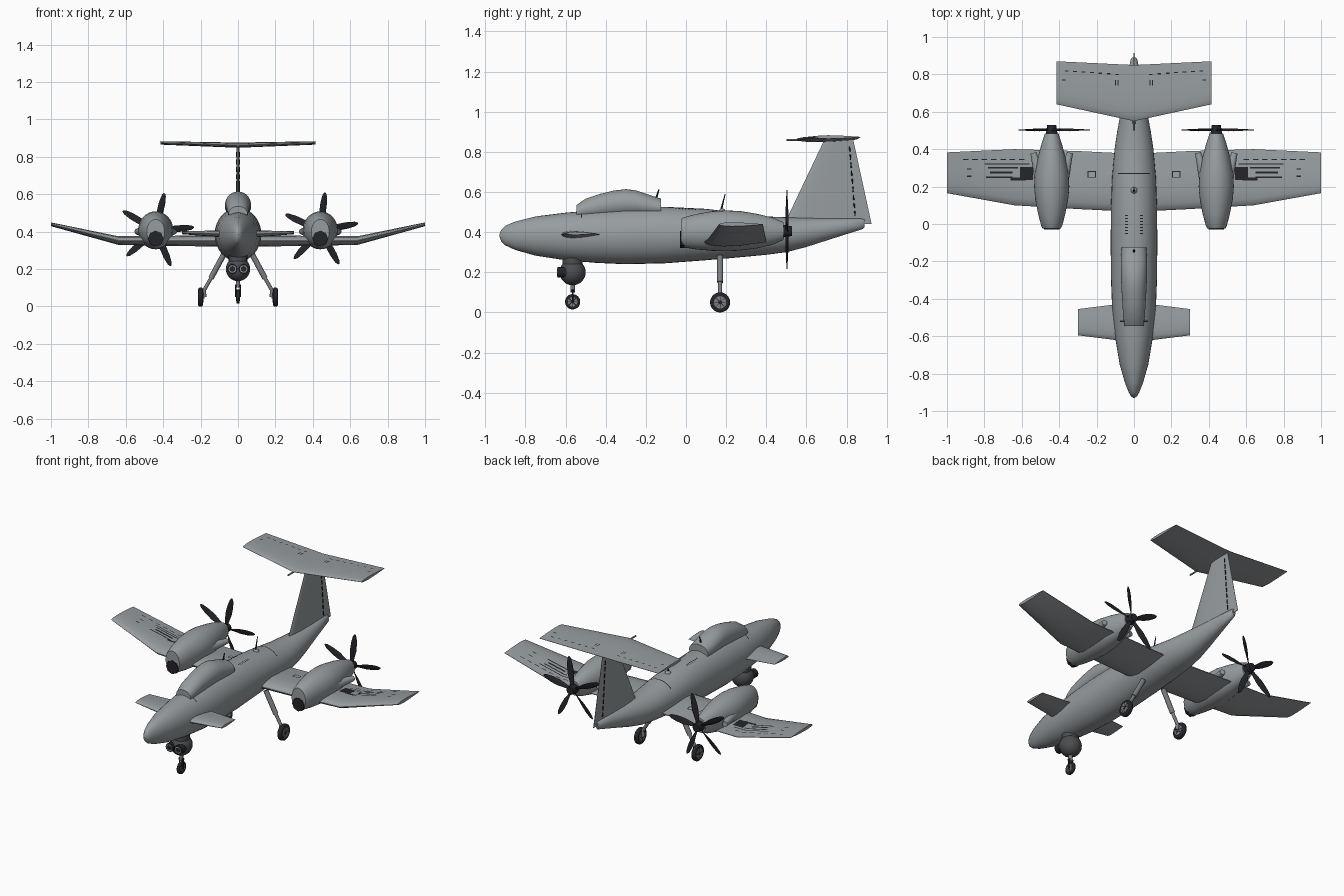
import bpy, bmesh
from math import sin, cos, pi, radians
from mathutils import Vector, Matrix
from mathutils.bvhtree import BVHTree

cube = bpy.data.objects.get("Cube")
if cube:
    bpy.data.objects.remove(cube, do_unlink=True)
parts = []


def material(name, *rgb):
    m = bpy.data.materials.new(name)
    m.use_nodes = True
    m.diffuse_color = (*rgb, 1)
    m.node_tree.nodes["Principled BSDF"].inputs["Base Color"].default_value = (*rgb, 1)
    return m


GREY = material("airframe grey", 0.31, 0.335, 0.35)
STRUT = material("strut grey", 0.2, 0.21, 0.22)
BALL = material("sensor dark grey", 0.07, 0.075, 0.08)
BLACK = material("rubber black", 0.017, 0.018, 0.022)
LENS = material("lens pale grey", 0.3, 0.33, 0.36)


def finish(name, bm, mat):
    bmesh.ops.recalc_face_normals(bm, faces=bm.faces)
    me = bpy.data.meshes.new(name)
    bm.to_mesh(me)
    bm.free()
    me.materials.append(mat)
    ob = bpy.data.objects.new(name, me)
    bpy.context.collection.objects.link(ob)
    parts.append(ob)
    return ob


def loft(name, stacks, mat):
    """Skin one or more stacks of equal closed rings, with end caps."""
    bm = bmesh.new()
    for rings in stacks:
        vs = [[bm.verts.new(p) for p in ring] for ring in rings]
        n = len(vs[0])
        for a, b in zip(vs, vs[1:]):
            for i in range(n):
                j = (i + 1) % n
                bm.faces.new((a[i], a[j], b[j], b[i]))
        bm.faces.new(vs[0])
        bm.faces.new(vs[-1])
    return finish(name, bm, mat)


def body(name, stations, mat, cx=0, n=32):
    """Elliptic rings along y; each station is y, bottom, top, half width."""
    rings = []
    for y, lo, hi, w in stations:
        rings.append([(cx + w * cos(2 * pi * i / n), y,
                       (lo + hi) / 2 + (hi - lo) / 2 * sin(2 * pi * i / n)) for i in range(n)])
    return loft(name, [rings], mat)


FOIL = [(0, 0.05), (0.03, 0.45), (0.12, 0.8), (0.3, 1), (0.6, 0.75), (1, 0.08)]


def foil(front, back, half):
    upper = [(front + (back - front) * t, half * h) for t, h in FOIL]
    return upper + [(y, -h) for y, h in reversed(upper)]


def plane(name, stations, mat):
    """Symmetric wing; each station is x, leading y, trailing y, z, half thickness."""
    full = [(-s[0], *s[1:]) for s in reversed(stations) if s[0]] + stations
    return loft(name, [[[(x, y, z + h) for y, h in foil(a, b, t)]
                        for x, a, b, z, t in full]], mat)


def bar(name, p, q, r, mat, r2=None, n=20):
    """Round bar or cone between two points."""
    p, q = Vector(p), Vector(q)
    d = q - p
    rot = d.to_track_quat('Z', 'Y').to_matrix().to_4x4()
    bm = bmesh.new()
    bmesh.ops.create_cone(bm, cap_ends=True, segments=n, radius1=r,
                          radius2=r if r2 is None else r2, depth=d.length,
                          matrix=Matrix.Translation((p + q) / 2) @ rot)
    return finish(name, bm, mat)


def ball(name, c, r, mat):
    bm = bmesh.new()
    bmesh.ops.create_uvsphere(bm, u_segments=24, v_segments=14, radius=r,
                              matrix=Matrix.Translation(c))
    return finish(name, bm, mat)


def plates(name, target, boxes, mat=BLACK, steps=6):
    """Thin markings (x centre, y centre, width, depth) draped on top of a part."""
    src = bmesh.new()
    src.from_mesh(target.data)
    tree = BVHTree.FromBMesh(src)
    bm = bmesh.new()
    for x, y, w, d in boxes:
        grid = []
        for i in range(steps + 1):
            row = []
            for j in range(3):
                px, py = x + w * (i / steps - 0.5), y + d * (j / 2 - 0.5)
                hit = tree.ray_cast(Vector((px, py, 2)), Vector((0, 0, -1)))[0]
                row.append(bm.verts.new((px, py, hit.z + 0.002)) if hit else None)
            grid.append(row)
        for a, b in zip(grid, grid[1:]):
            for j in range(2):
                quad = (a[j], b[j], b[j + 1], a[j + 1])
                if all(quad):
                    bm.faces.new(quad)
    src.free()
    return finish(name, bm, mat)


def wheel(name, x, y, z, r, w):
    tyre = bar(name + "_tyre", (x - w, y, z), (x + w, y, z), r, BLACK, n=32)
    bev = tyre.modifiers.new("rounding", 'BEVEL')
    bev.width, bev.segments = w * 0.6, 3
    e = w + 0.001
    bar(name + "_hub", (x - e, y, z), (x + e, y, z), r * 0.62, STRUT)
    e += 0.001
    bar(name + "_cap", (x - e, y, z), (x + e, y, z), r * 0.2, BLACK)
    for k in range(4):  # spoke gaps
        a = k * pi / 4
        dy, dz = r * 0.6 * cos(a), r * 0.6 * sin(a)
        for s in (-w, w):
            bar(name + "_spoke", (x + s, y - dy, z - dz), (x + s, y + dy, z + dz),
                0.002, BLACK, n=6)


# Fuselage and raised spine fairing
fuselage = body("fuselage", [
    (-0.93, 0.378, 0.388, 0.004), (-0.92, 0.352, 0.412, 0.017), (-0.9, 0.334, 0.432, 0.028),
    (-0.85, 0.311, 0.453, 0.048), (-0.75, 0.283, 0.478, 0.077), (-0.6, 0.26, 0.497, 0.102),
    (-0.45, 0.247, 0.51, 0.117), (-0.3, 0.24, 0.522, 0.123), (-0.1, 0.245, 0.526, 0.125),
    (0.1, 0.26, 0.516, 0.123), (0.25, 0.273, 0.498, 0.117), (0.4, 0.287, 0.478, 0.104),
    (0.5, 0.3, 0.474, 0.089), (0.6, 0.326, 0.471, 0.07), (0.7, 0.358, 0.469, 0.051),
    (0.8, 0.39, 0.468, 0.033), (0.88, 0.415, 0.467, 0.018), (0.89, 0.425, 0.462, 0.01)], GREY)
body("spine_fairing", [
    (-0.545, 0.46, 0.535, 0.05), (-0.5, 0.46, 0.567, 0.057), (-0.43, 0.465, 0.59, 0.062),
    (-0.36, 0.47, 0.607, 0.066), (-0.3, 0.475, 0.614, 0.069), (-0.25, 0.475, 0.608, 0.07),
    (-0.19, 0.475, 0.588, 0.07), (-0.125, 0.475, 0.567, 0.066)], GREY)

# Lifting surfaces
wing = plane("wing", [(0, 0.065, 0.375, 0.35, 0.03), (0.3, 0.08, 0.39, 0.35, 0.028),
                      (0.64, 0.1, 0.4, 0.352, 0.023), (1, 0.165, 0.383, 0.439, 0.01)], GREY)
plane("foreplane", [(0, -0.635, -0.41, 0.388, 0.02), (0.1, -0.62, -0.43, 0.388, 0.018),
                    (0.3, -0.595, -0.455, 0.394, 0.008)], GREY)
tailplane = plane("tailplane", [(0, 0.55, 0.85, 0.862, 0.014),
                                (0.415, 0.64, 0.87, 0.874, 0.009)], GREY)
fin = [(0.44, 0.49, 0.925, 0.011), (0.862, 0.69, 0.833, 0.008)]
loft("fin", [[[(h, y, z) for y, h in foil(a, b, t)] for z, a, b, t in fin]], GREY)
for k in range(9):  # rudder hinge line
    z = 0.48 + k * 0.04
    y = 0.845 - (z - 0.45) * 0.08
    bar("rudder_hinge_dash", (-0.008, y, z), (-0.008, y - 0.002, z + 0.026), 0.003, BLACK, n=6)
    bar("rudder_hinge_dash", (0.008, y, z), (0.008, y - 0.002, z + 0.026), 0.003, BLACK, n=6)

# Engines with pusher propellers
for side, s, start in (("left", 1, 83), ("right", -1, 77)):
    cx = 0.44 * s
    body(side + "_nacelle", [
        (-0.025, 0.332, 0.465, 0.048), (-0.01, 0.324, 0.474, 0.056), (0.05, 0.314, 0.49, 0.072),
        (0.13, 0.307, 0.504, 0.088), (0.2, 0.305, 0.508, 0.094), (0.27, 0.308, 0.505, 0.09),
        (0.36, 0.32, 0.49, 0.073), (0.43, 0.337, 0.473, 0.054), (0.485, 0.36, 0.45, 0.036)],
        GREY, cx)
    bar(side + "_intake", (cx, -0.03, 0.363), (cx, 0.02, 0.363), 0.042, BLACK, n=8)
    for e in (-1, 1):
        bar(side + "_exhaust_fairing", (cx + e * 0.06, 0.24, 0.4), (cx + e * 0.098, 0.38, 0.4),
            0.032, GREY, 0.016)
    hub = Vector((cx, 0.503, 0.405))
    bar(side + "_propeller_hub", hub - Vector((0, 0.025, 0)), hub + Vector((0, 0.025, 0)),
        0.032, BLACK, 0.024)
    blades = []
    for k in range(5):
        turn = Matrix.Rotation(radians(-start - 72 * k), 3, 'Y')
        rings = []
        for r, c, pitch in ((0.01, 0.008, 50), (0.05, 0.012, 35), (0.1, 0.019, 22),
                            (0.15, 0.018, 14), (0.19, 0.012, 10), (0.205, 0.004, 8)):
            twist = Matrix.Rotation(radians(pitch), 3, 'X')
            ring = [(r, 0, -c), (r, 0.003, 0), (r, 0, c), (r, -0.003, 0)]
            rings.append([hub + turn @ (twist @ Vector(p)) for p in ring])
        blades.append(rings)
    loft(side + "_propeller_blades", blades, BLACK)

    # Main landing gear
    top, knee, foot = (0.075 * s, 0.17, 0.28), (0.145 * s, 0.17, 0.15), (0.182 * s, 0.17, 0.085)
    axle = (0.178 * s, 0.17, 0.05)
    bar(side + "_main_strut", top, knee, 0.015, STRUT)
    bar(side + "_main_piston", knee, foot, 0.01, STRUT)
    bar(side + "_main_fork", foot, axle, 0.01, STRUT)
    bar(side + "_main_axle", axle, (0.2 * s, 0.17, 0.05), 0.009, STRUT)
    wheel(side + "_main_wheel", 0.2 * s, 0.17, 0.05, 0.05, 0.013)

    # Sensor lenses
    bar(side + "_sensor_barrel", (0.03 * s, -0.64, 0.2), (0.03 * s, -0.57, 0.2), 0.027, BLACK)
    bar(side + "_sensor_ring", (0.03 * s, -0.642, 0.2), (0.03 * s, -0.63, 0.2), 0.02, LENS)
    bar(side + "_sensor_lens", (0.03 * s, -0.644, 0.2), (0.03 * s, -0.63, 0.2), 0.015, BLACK)

# Sensor ball and nose gear
ball("sensor_ball", (0, -0.565, 0.2), 0.065, BALL)
bar("sensor_mount", (0, -0.565, 0.24), (0, -0.565, 0.28), 0.05, BALL)
bar("nose_strut", (0, -0.565, 0.15), (0, -0.565, 0.1), 0.011, STRUT)
for x in (-0.013, 0.013):
    bar("nose_fork", (x, -0.565, 0.112), (x, -0.565, 0.05), 0.004, BLACK, n=8)
bar("nose_fork_crown", (-0.015, -0.565, 0.108), (0.015, -0.565, 0.108), 0.008, BLACK)
wheel("nose_wheel", 0, -0.565, 0.053, 0.038, 0.009)

# Aerials
bar("rear_aerial", (0, 0.17, 0.49), (0, 0.195, 0.59), 0.006, BLACK, 0.002, n=8)
ball("rear_aerial_base", (0, 0.18, 0.5), 0.018, GREY)
bar("front_aerial", (0, -0.15, 0.565), (0, -0.135, 0.612), 0.006, BLACK, 0.003, n=8)
bar("fin_probe", (0, 0.5, 0.86), (0, 0.58, 0.86), 0.005, GREY, n=8)

# Draped panel seams and painted bars
wing_marks, tail_marks, body_marks = [], [], [(0, 0.27, 0.17, 0.006), (0, -0.52, 0.15, 0.006)]
for s in (-1, 1):
    wing_marks += [(s * 0.575, 0.27, 0.07, 0.07), (s * 0.62, 0.24, 0.08, 0.016),
                   (s * 0.7, 0.3, 0.16, 0.008), (s * 0.71, 0.275, 0.12, 0.012),
                   (s * 0.72, 0.25, 0.14, 0.008), (s * 0.68, 0.32, 0.24, 0.006),
                   (s * 0.88, 0.295, 0.025, 0.006), (s * 0.88, 0.255, 0.025, 0.006)]
    wing_marks += [(s * (0.6 + k * 0.05), 0.345, 0.03, 0.005) for k in range(7)]
    wing_marks += [(s * 0.225, y, 0.045, 0.005) for y in (0.25, 0.28)]
    wing_marks += [(s * x, 0.265, 0.005, 0.03) for x in (0.205, 0.245)]
    tail_marks += [(s * (0.09 + k * 0.045), 0.8 + k * 0.003, 0.02, 0.006) for k in range(7)]
    tail_marks += [(s * x, 0.755, 0.005, 0.03) for x in (0.085, 0.1)]
    tail_marks.append((s * 0.375, 0.77, 0.02, 0.006))
    body_marks += [(s * 0.04, -0.05 + k * 0.016, 0.014, 0.006) for k in range(7)]
plates("wing_markings", wing, wing_marks)
plates("tailplane_markings", tailplane, tail_marks)
plates("fuselage_seams", fuselage, body_marks)

# Smooth the curved parts and keep hard edges
bpy.ops.object.select_all(action='DESELECT')
for ob in parts:
    ob.select_set(True)
bpy.context.view_layer.objects.active = parts[0]
bpy.ops.object.shade_smooth_by_angle(angle=radians(35))
